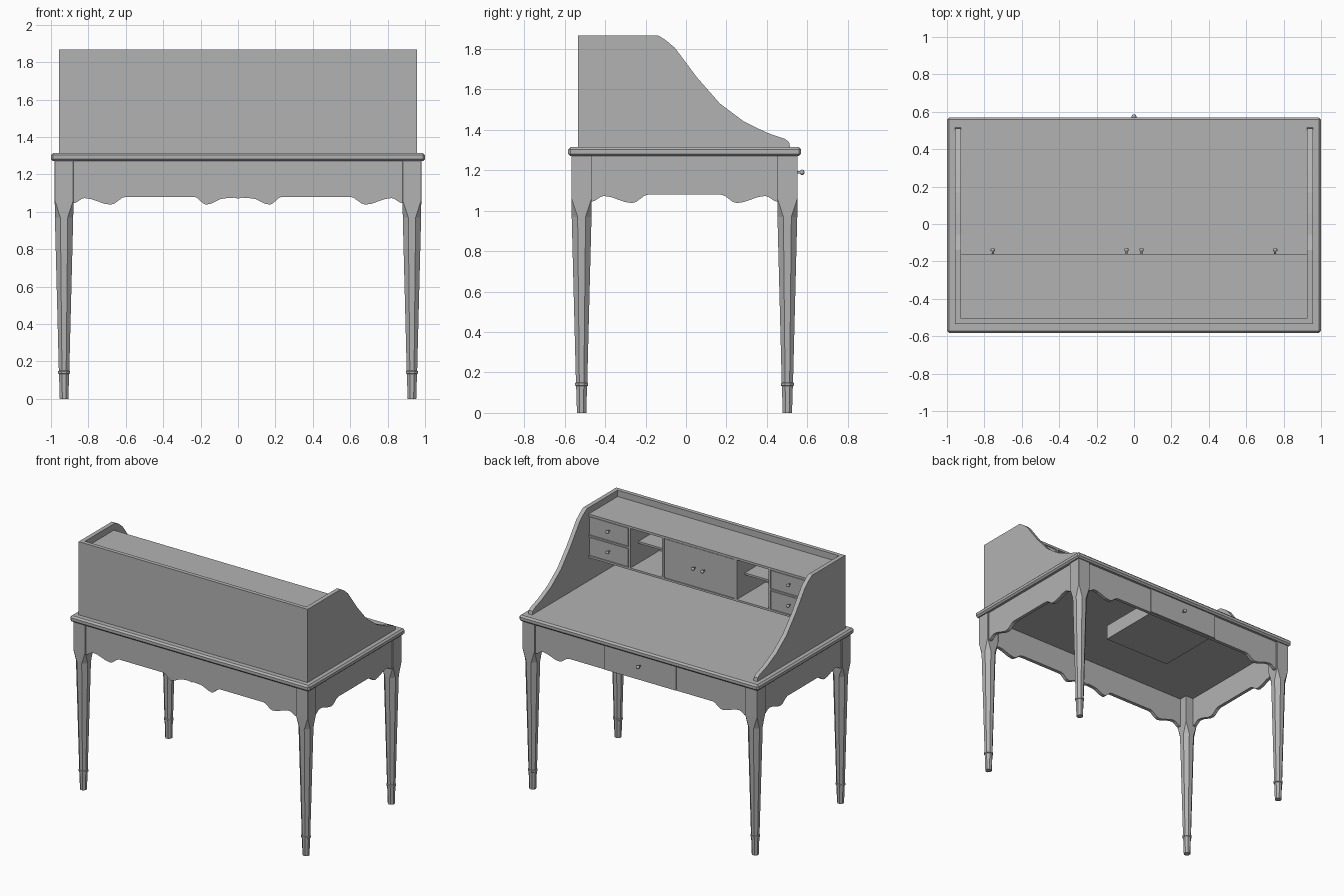
import bpy, bmesh
from math import pi, cos, sin
from mathutils import Vector

old = bpy.data.objects.get("Cube")
if old:
    bpy.data.objects.remove(old, do_unlink=True)

GREY = (0.45, 0.45, 0.45, 1)
paint = bpy.data.materials.new("grey_paint")
paint.use_nodes = True
paint.diffuse_color = GREY
paint.node_tree.nodes["Principled BSDF"].inputs["Base Color"].default_value = GREY


def finish(name, bm):
    bmesh.ops.recalc_face_normals(bm, faces=bm.faces)
    mesh = bpy.data.meshes.new(name)
    bm.to_mesh(mesh)
    bm.free()
    mesh.materials.append(paint)
    ob = bpy.data.objects.new(name, mesh)
    bpy.context.collection.objects.link(ob)
    return ob


def board(name, x, y, z, bevel=0):
    """Box given by its (low, high) ranges."""
    bm = bmesh.new()
    bmesh.ops.create_cube(bm, size=1)
    for v in bm.verts:
        v.co = Vector(r[0] if c < 0 else r[1] for r, c in zip((x, y, z), v.co))
    if bevel:
        bmesh.ops.bevel(bm, geom=bm.edges[:], offset=bevel, segments=1, affect='EDGES')
    return finish(name, bm)


def cut_panel(name, outline, lo, hi, axis):
    """Flat outline (u, z) given thickness along x or y."""
    bm = bmesh.new()
    place = (lambda u, z: (lo, u, z)) if axis == 'x' else (lambda u, z: (u, lo, z))
    face = bm.faces.new([bm.verts.new(place(u, z)) for u, z in outline])
    out = bmesh.ops.extrude_face_region(bm, geom=[face])
    shift = (hi - lo, 0, 0) if axis == 'x' else (0, hi - lo, 0)
    bmesh.ops.translate(bm, vec=shift, verts=[g for g in out['geom'] if isinstance(g, bmesh.types.BMVert)])
    return finish(name, bm)


def smooth_path(points, steps=4):
    """Ease between scallop points with a cosine."""
    path = []
    for (u0, z0), (u1, z1) in zip(points, points[1:]):
        for i in range(steps):
            t = i / steps
            path.append((u0 + (u1 - u0) * t, z0 + (z1 - z0) * (1 - cos(pi * t)) / 2))
    return path + [points[-1]]


def loft(name, rings):
    bm = bmesh.new()
    loops = [[bm.verts.new(p) for p in ring] for ring in rings]
    for a, b in zip(loops, loops[1:]):
        for i in range(len(a)):
            j = (i + 1) % len(a)
            bm.faces.new((a[i], a[j], b[j], b[i]))
    bm.faces.new(loops[0])
    bm.faces.new(loops[-1])
    return finish(name, bm)


def knob(name, x, y, z, size=0.012):
    """Turned knob pointing along +y."""
    profile = [(0.5, 0), (0.4, 1.2), (0.9, 1.5), (1, 2), (0.8, 2.6), (0.3, 2.8)]
    ob = loft(name, [[(x + r * size * cos(a * pi / 6), y + d * size, z + r * size * sin(a * pi / 6))
                      for a in range(12)] for r, d in profile])
    for p in ob.data.polygons:
        p.use_smooth = True


BACK, FRONT, MID = -0.583, 0.57, -0.0075
TOP = 1.315
UNDER = 1.27

# Desktop
board("desktop", (-1, 1), (BACK, FRONT), (UNDER, TOP), 0.012)


# Legs: square block chamfered into a tapering octagon, collar and foot
def leg_ring(cx, cy, half, cut, z):
    k = half * (1 - cut)
    pts = [(half, -k), (half, k), (k, half), (-k, half), (-half, k), (-half, -k), (-k, -half), (k, -half)]
    return [(cx + px, cy + py, z) for px, py in pts]


LEG = [(0.05, 0.02, UNDER), (0.05, 0.02, 1.06), (0.049, 0.6, 0.97), (0.028, 0.6, 0.15),
       (0.032, 0.6, 0.147), (0.032, 0.6, 0.135), (0.027, 0.6, 0.132), (0.023, 0.6, 0)]
LEG_X, LEG_Y = 0.93, 0.509
for sx, side in ((1, "left"), (-1, "right")):
    for sy, end in ((-1, "front"), (1, "back")):
        loft(f"{end}_{side}_leg", [leg_ring(sx * LEG_X, MID + sy * LEG_Y, *r) for r in LEG])


# Scalloped aprons
def apron(name, half, centre, middle, lo, hi, axis):
    ends = [(half, 1.045), (half - 0.06, 1.073), (half - 0.2, 1.038), (half - 0.28, 1.08)]
    right = smooth_path(ends + middle)
    left = [(-u, z) for u, z in reversed(right) if u > 0]
    edge = [(u + centre, z) for u, z in right + left]
    cut_panel(name, edge + [(centre - half, UNDER), (centre + half, UNDER)], lo, hi, axis)


apron("front_apron", 0.88, 0, [(0.235, 1.08), (0.17, 1.038), (0.07, 1.072), (0.02, 1.075), (0, 1.07)],
      -0.557, -0.53, 'y')
apron("back_apron", 0.88, 0, [(0.3, 1.08)], 0.515, 0.54, 'y')
for sx, side in ((1, "left"), (-1, "right")):
    lo, hi = sorted((sx * 0.97, sx * 0.945))
    apron(f"{side}_apron", 0.459, MID, [(0.18, 1.08)], lo, hi, 'x')

# Wide drawer on the sitting side
board("wide_drawer_front", (-0.3, 0.3), (0.53, 0.548), (1.083, UNDER))
board("wide_drawer_floor", (-0.28, 0.28), (0.03, 0.53), (1.09, 1.105))
board("wide_drawer_end", (-0.28, 0.28), (0.03, 0.045), (1.105, 1.2))
for sx in (1, -1):
    board("wide_drawer_side", sorted((sx * 0.265, sx * 0.28)), (0.045, 0.53), (1.105, 1.2))
knob("wide_drawer_knob", 0, 0.548, 1.19, 0.0133)

# Hutch walls
CURVE = [(-0.14, 1.868), (-0.12, 1.857), (-0.095, 1.84), (-0.055, 1.806), (0.054, 1.66), (0.168, 1.53),
         (0.286, 1.442), (0.4, 1.386), (0.49, 1.355), (0.51, 1.34), (0.515, TOP)]
HB = -0.535
for sx, side in ((1, "left"), (-1, "right")):
    lo, hi = sorted((sx * 0.925, sx * 0.957))
    cut_panel(f"hutch_{side}_wall", [(HB, TOP), (HB, 1.868)] + CURVE, lo, hi, 'x')
board("hutch_rear_wall", (-0.925, 0.925), (HB, -0.505), (TOP, 1.868))

# Raised cabinet inside the hutch
DEPTH = (-0.505, -0.16)
board("cabinet_top", (-0.925, 0.925), DEPTH, (1.803, 1.82))
board("cabinet_floor", (-0.925, 0.925), DEPTH, (1.49, 1.505))
board("cupboard_door", (-0.292, 0.292), (-0.18, -0.162), (1.508, 1.8))
for sx, side in ((1, "left"), (-1, "right")):
    for x0, x1 in ((0.295, 0.313), (0.576, 0.594)):
        board(f"{side}_divider", sorted((sx * x0, sx * x1)), DEPTH, (1.505, 1.803))
    board(f"{side}_cubby_shelf", sorted((sx * 0.313, sx * 0.576)), (-0.505, -0.255), (1.655, 1.67))
    board(f"{side}_drawer_rail", sorted((sx * 0.594, sx * 0.925)), DEPTH, (1.648, 1.66))
    for level, z0 in (("lower", 1.509), ("upper", 1.664)):
        board(f"{side}_{level}_drawer", sorted((sx * 0.598, sx * 0.921)), (-0.45, -0.162), (z0, z0 + 0.135))
        knob(f"{side}_{level}_knob", sx * 0.755, -0.162, z0 + 0.073)
    knob(f"{side}_door_knob", sx * 0.04, -0.162, 1.65)
